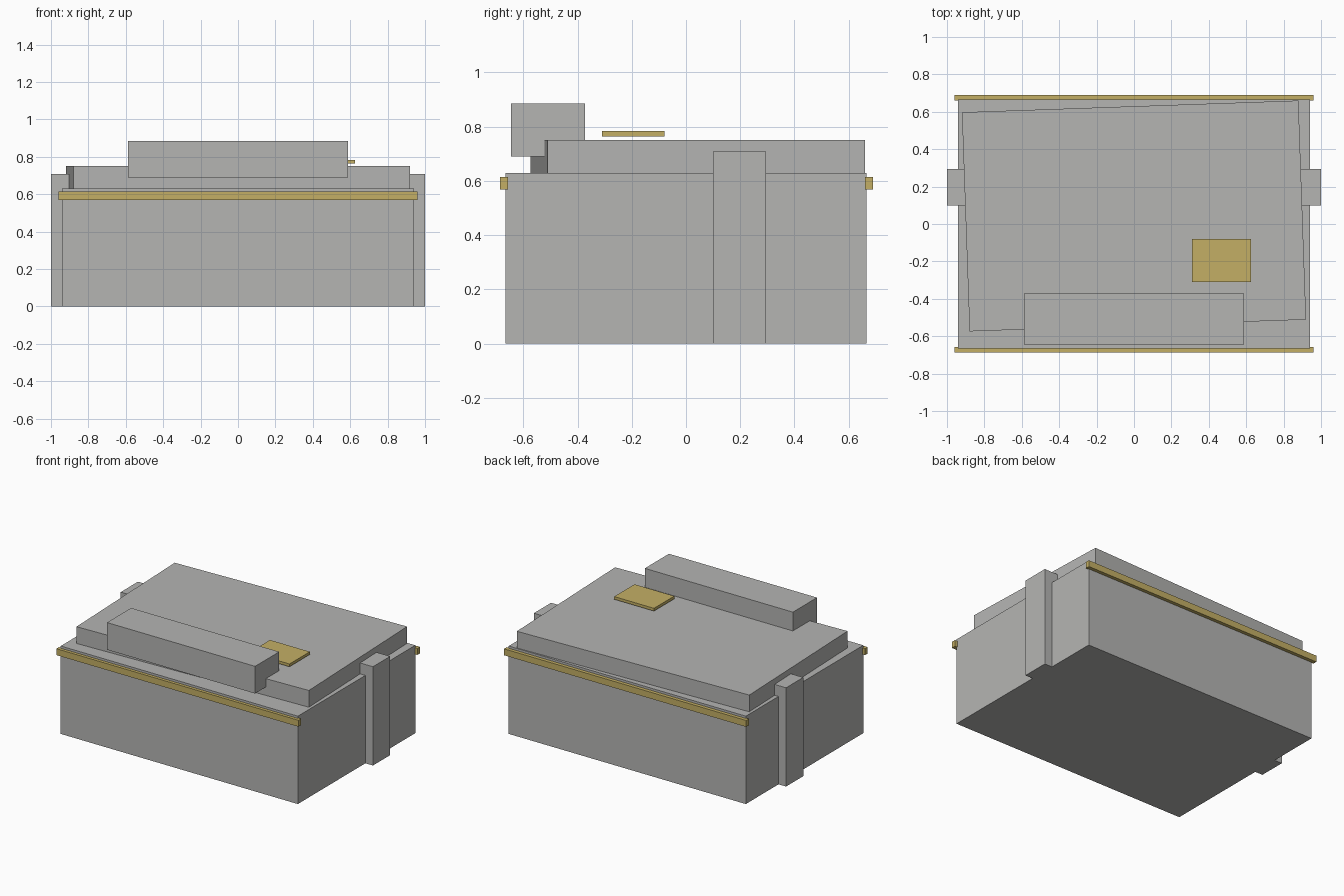
import bpy
from math import radians

old = bpy.data.objects.get("Cube")
if old:
    bpy.data.objects.remove(old, do_unlink=True)


def material(name, colour):
    mat = bpy.data.materials.new(name)
    mat.use_nodes = True
    mat.diffuse_color = colour
    mat.node_tree.nodes["Principled BSDF"].inputs["Base Color"].default_value = colour
    return mat


stone = material("stone_grey", (0.46, 0.46, 0.45, 1))
gold = material("old_gold", (0.55, 0.43, 0.13, 1))


def box(name, x, y, z, mat, turn=0):
    """Box from its (low, high) range on each axis, turned about its own centre."""
    bpy.ops.mesh.primitive_cube_add(size=1)
    ob = bpy.context.object
    ob.name = name
    ob.location = [(a + b) / 2 for a, b in (x, y, z)]
    ob.scale = [b - a for a, b in (x, y, z)]
    ob.rotation_euler.z = radians(turn)
    ob.data.materials.append(mat)
    return ob


# Chest body and its slightly skewed lid
box("body", (-0.94, 0.94), (-0.665, 0.665), (0, 0.63), stone)
box("lid", (-0.9, 0.9), (-0.543, 0.629), (0.63, 0.75), stone, turn=2)

# Block lying across the front of the lid, and the small plate above it
box("front_block", (-0.587, 0.587), (-0.645, -0.372), (0.69, 0.885), stone)
box("plate", (0.31, 0.625), (-0.31, -0.08), (0.764, 0.784), gold)

# Trim rails along front and back
for name, y in (("front_trim", -0.672), ("back_trim", 0.675)):
    box(name, (-0.96, 0.96), (y - 0.015, y + 0.015), (0.568, 0.614), gold)

# Upright posts on both sides
for name, x in (("right_post", -0.94), ("left_post", 0.94)):
    box(name, (x - 0.06, x + 0.06), (0.1, 0.295), (0, 0.708), stone)
